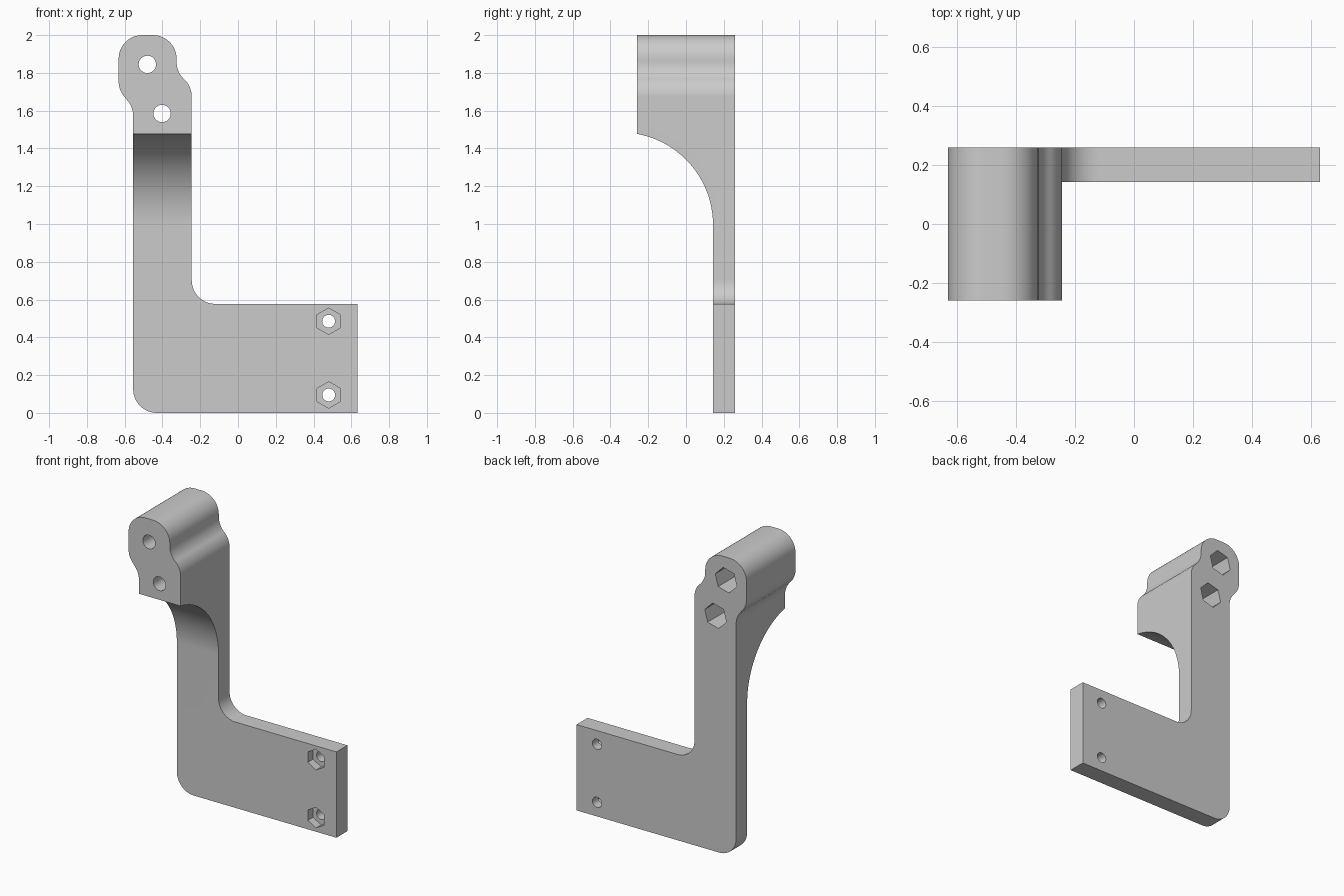
import bpy, bmesh, math
from mathutils import Vector

cube = bpy.data.objects.get("Cube")
if cube:
    bpy.data.objects.remove(cube, do_unlink=True)

# Single grey material
grey = bpy.data.materials.new("plain grey")
grey.use_nodes = True
grey.diffuse_color = (0.6, 0.6, 0.6, 1)
grey.node_tree.nodes["Principled BSDF"].inputs["Base Color"].default_value = (0.6, 0.6, 0.6, 1)

BACK, FRONT, PLATE = 0.26, -0.26, 0.143
R = 0.125


def arc(cx, cz, r, start, end, n=12):
    angles = [math.radians(start + (end - start) * i / n) for i in range(n + 1)]
    return [(cx + r * math.cos(a), cz + r * math.sin(a)) for a in angles]


def prism(name, points, to_3d, depth):
    """Extrude a 2D outline along the depth vector."""
    bm = bmesh.new()
    face = bm.faces.new([bm.verts.new(to_3d(*p)) for p in points])
    ext = bmesh.ops.extrude_face_region(bm, geom=[face])
    moved = [v for v in ext["geom"] if isinstance(v, bmesh.types.BMVert)]
    bmesh.ops.translate(bm, verts=moved, vec=Vector(depth))
    bmesh.ops.recalc_face_normals(bm, faces=bm.faces)
    mesh = bpy.data.meshes.new(name)
    bm.to_mesh(mesh)
    bm.free()
    obj = bpy.data.objects.new(name, mesh)
    bpy.context.collection.objects.link(obj)
    mesh.materials.append(grey)
    return obj


def along_y(name, points, y0, y1):
    return prism(name, points, lambda x, z: (x, y0, z), (0, y1 - y0, 0))


def cut(target, cutter):
    mod = target.modifiers.new(cutter.name, "BOOLEAN")
    mod.operation = "DIFFERENCE"
    mod.solver = "EXACT"
    mod.object = cutter
    cutter.hide_render = True
    bpy.context.view_layer.objects.active = target
    bpy.ops.object.modifier_apply(modifier=mod.name)
    bpy.data.objects.remove(cutter, do_unlink=True)


def circle(x, z, r, sides=32, turn=0):
    return arc(x, z, r, turn, turn + 360, sides)[:-1]


# Bracket outline: foot plate, column and offset rounded head
left, right, end, foot = -0.555, -0.245, 0.632, 0.577
head_left, head_right = -0.632, -0.325
S = 47
outline = [(end, 0), (end, foot)]
outline += arc(right + R, foot + R, R, 270, 180)
outline += arc(right - R, 1.675, R, 0, S)
outline += arc(head_right + R, 1.858, R, 180 + S, 180)[1:]
outline += arc(head_right - R, 2 - R, R, 0, 90)
outline += arc(head_left + R, 2 - R, R, 90, 180)
outline += arc(head_left + R, 1.755, R, 180, 180 + S)
outline += arc(left - R, 1.572, R, S, 0)[1:]
outline += arc(left + R, R, R, 180, 270)
bracket = along_y("bracket", outline, FRONT, BACK)

# Curved relief that thins the column and foot from the front
sweep = 0.49
relief = [(PLATE, -0.2)] + arc(PLATE - sweep, 0.995, sweep, 0, 90, 40)
relief += [(-0.6, 0.995 + sweep), (-0.6, -0.2)]
cut(bracket, prism("relief_cutter", relief, lambda y, z: (-1, y, z), (2, 0, 0)))

# Head bores with hexagonal nut pockets in the back
for x, z in ((-0.48, 1.845), (-0.402, 1.585)):
    cut(bracket, along_y("bore_cutter", circle(x, z, 0.046), -0.5, 0.5))
    cut(bracket, along_y("nut_cutter", circle(x, z, 0.083, 6, 15), 0.0, 0.5))

# Foot screw holes with shallow nut pockets in the front
for z in (0.095, 0.485):
    cut(bracket, along_y("screw_cutter", circle(0.48, z, 0.034), 0.0, 0.5))
    cut(bracket, along_y("nut_cutter", circle(0.48, z, 0.07, 6, 30), 0.0, PLATE + 0.055))

# Smooth the curved walls while keeping edges crisp
bpy.ops.object.select_all(action="DESELECT")
bracket.select_set(True)
bpy.context.view_layer.objects.active = bracket
bpy.ops.object.shade_smooth_by_angle(angle=math.radians(30))
